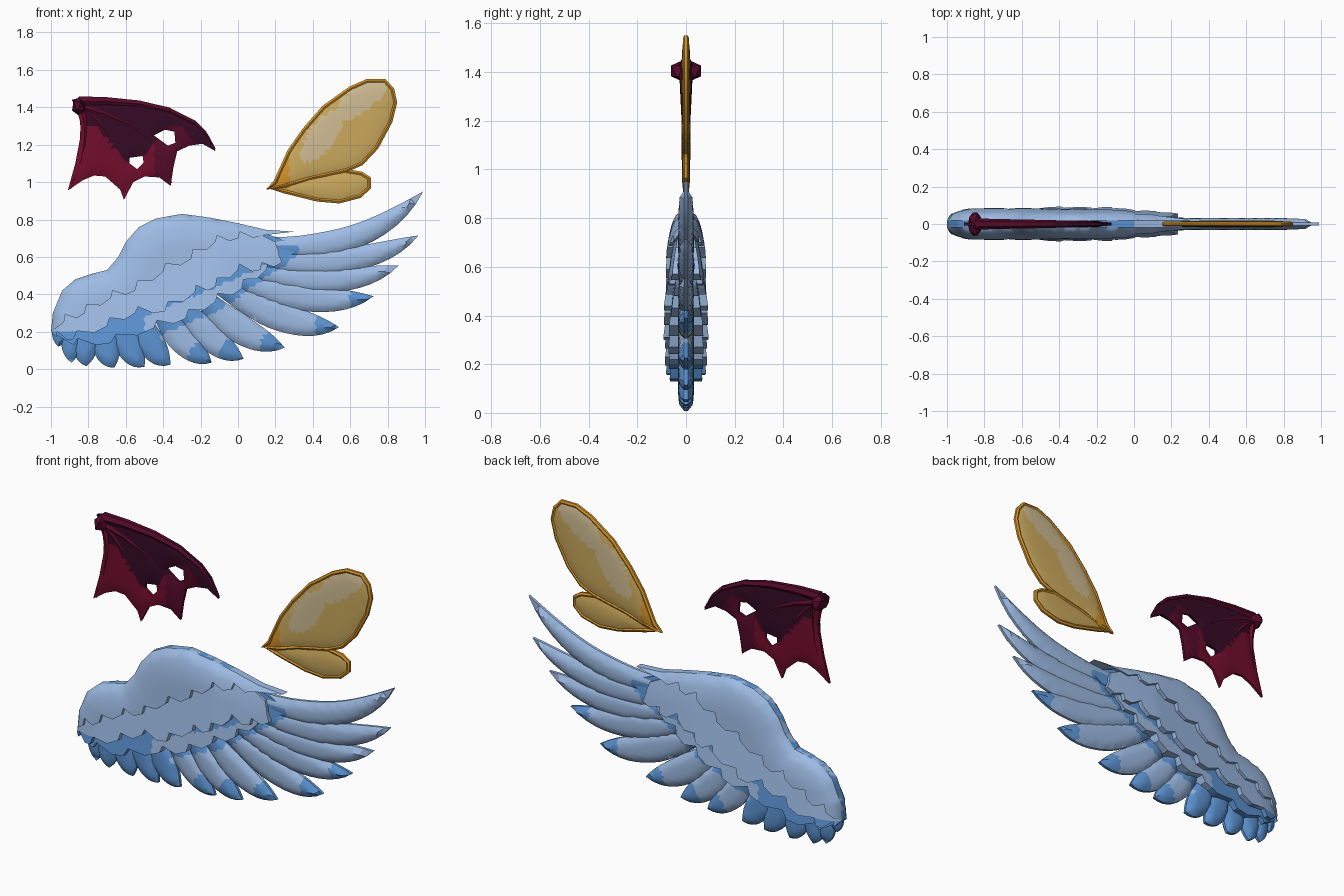
import bpy, bmesh, math
from mathutils import Vector as V, geometry

if "Cube" in bpy.data.objects:
    bpy.data.objects.remove(bpy.data.objects["Cube"])

# --- colours (linear) ---
def mat(name, rgb):
    m = bpy.data.materials.new(name)
    m.diffuse_color = (*rgb, 1)
    m.use_nodes = True
    m.node_tree.nodes["Principled BSDF"].inputs["Base Color"].default_value = m.diffuse_color
    return m

LIGHT = mat("pale_blue", (0.34, 0.50, 0.78))
DEEP = mat("deep_blue", (0.11, 0.30, 0.66))
MAROON = mat("dark_maroon", (0.035, 0.003, 0.018))
CRIMSON = mat("crimson", (0.17, 0.004, 0.025))
WINE = mat("wine", (0.09, 0.003, 0.022))
ORANGE = mat("orange", (0.66, 0.29, 0.022))
GOLD = mat("gold", (0.60, 0.40, 0.11))
TAN = mat("tan", (0.62, 0.50, 0.29))

# --- helpers ---
def dist(p, pts, closed=True):
    best = 9
    for i in range(0 if closed else 1, len(pts)):
        a, b = pts[i - 1], pts[i]
        ab = b - a
        t = max(0, min(1, (p - a).dot(ab) / max(ab.length_squared, 1e-9)))
        best = min(best, (p - a - ab * t).length)
    return best

def inside(p, loops):
    hit = False
    for pts in loops:
        for i in range(len(pts)):
            a, b = pts[i - 1], pts[i]
            if (a.y > p.y) != (b.y > p.y) and p.x < a.x + (p.y - a.y) * (b.x - a.x) / (b.y - a.y):
                hit = not hit
    return hit

def dome(u):
    u = max(0, min(1, u))
    return math.sqrt(1 - (1 - u) ** 2)

def finish(ob, angle):
    bpy.context.view_layer.objects.active = ob
    ob.select_set(True)
    bpy.ops.object.shade_smooth_by_angle(angle=math.radians(angle))
    ob.select_set(False)

def pillow(name, outline, height, mats, rule=lambda p: 0, step=0.03, holes=(), angle=35):
    """Two-sided slab in the xz plane; half thickness = height(point, edge distance)."""
    loops = []
    for raw in (outline, *holes):
        pts = [V(p) for p in raw]
        loop = []
        for i, a in enumerate(pts):
            b = pts[(i + 1) % len(pts)]
            n = max(1, round((b - a).length / step))
            loop += [a.lerp(b, k / n) for k in range(n)]
        loops.append(loop)
    co, edges = [], []
    for loop in loops:
        s = len(co)
        co += loop
        edges += [(s + i, s + (i + 1) % len(loop)) for i in range(len(loop))]
    edge_d = lambda p: min(dist(p, l) for l in loops)
    xs, zs = [p.x for p in loops[0]], [p.y for p in loops[0]]
    z, row = min(zs), 0
    while z < max(zs):
        x = min(xs) + (row % 2) * step / 2
        while x < max(xs):
            p = V((x, z))
            if inside(p, loops) and edge_d(p) > step * 0.45:
                co.append(p)
            x += step
        z += step * 0.87
        row += 1
    pts, _, faces = geometry.delaunay_2d_cdt(co, edges, [], 0, 1e-6)[:3]
    bm = bmesh.new()
    hs = [max(0.002, height(p, edge_d(p))) for p in pts]
    front = [bm.verts.new((p.x, -h, p.y)) for p, h in zip(pts, hs)]
    back = [bm.verts.new((p.x, h, p.y)) for p, h in zip(pts, hs)]
    kept = [f for f in faces if inside(sum((pts[i] for i in f), V((0, 0))) / len(f), loops)]
    sides = {(f[i - 1], f[i]) for f in kept for i in range(len(f))}
    for f in kept:
        bm.faces.new([front[i] for i in f])
        bm.faces.new([back[i] for i in reversed(f)])
    for a, b in sides:
        if (b, a) not in sides:
            bm.faces.new((front[b], front[a], back[a], back[b]))
    for f in bm.faces:
        c = f.calc_center_median()
        f.material_index = rule(V((c.x, c.z)))
    bmesh.ops.delete(bm, geom=[v for v in bm.verts if not v.link_faces], context='VERTS')
    me = bpy.data.meshes.new(name)
    bm.to_mesh(me)
    bm.free()
    for m in mats:
        me.materials.append(m)
    ob = bpy.data.objects.new(name, me)
    bpy.context.collection.objects.link(ob)
    finish(ob, angle)

def tube(name, pts, r0, r1, m, closed=False):
    cu = bpy.data.curves.new(name, 'CURVE')
    cu.dimensions, cu.bevel_depth, cu.bevel_resolution = '3D', 1, 1
    sp = cu.splines.new('POLY')
    sp.points.add(len(pts) - 1)
    for i, (x, z) in enumerate(pts):
        sp.points[i].co = (x, 0, z, 1)
        sp.points[i].radius = r0 + (r1 - r0) * i / (len(pts) - 1)
    sp.use_cyclic_u, cu.use_fill_caps = closed, True
    cu.materials.append(m)
    ob = bpy.data.objects.new(name, cu)
    bpy.context.collection.objects.link(ob)
    bpy.context.view_layer.objects.active = ob
    ob.select_set(True)
    bpy.ops.object.convert(target='MESH')
    finish(bpy.context.view_layer.objects.active, 35)

def bezier(a, c, b, t):
    a, c, b = V(a), V(c), V(b)
    return a * (1 - t) ** 2 + c * 2 * t * (1 - t) + b * t * t, (c - a) * (1 - t) + (b - c) * t

# --- feathered wing: flight feathers (root, bend, tip, half width) ---
N = V((-0.385, 0.92))          # direction across the covert rows
FEATHERS = [((0, .68), (.62, .56), (.99, .95), .068), ((0, .60), (.6, .50), (.965, .715), .07),
            ((0, .55), (.5, .40), (.86, .555), .07), ((-.05, .5), (.38, .32), (.725, .39), .075),
            ((-.1, .45), (.25, .22), (.54, .225), .08), ((-.2, .4), (0, .17), (.25, .115), .08),
            ((-.3, .35), (-.15, .13), (.03, .055), .075), ((-.42, .32), (-.3, .12), (-.14, .035), .075),
            ((-.52, .3), (-.48, .1), (-.36, .025), .075), ((-.63, .3), (-.6, .1), (-.5, .012), .075),
            ((-.72, .3), (-.72, .1), (-.66, .008), .075), ((-.8, .3), (-.83, .12), (-.81, .015), .07),
            ((-.86, .32), (-.9, .15), (-.89, .035), .06), ((-.92, .34), (-.95, .2), (-.96, .12), .05)]
for k, (root, bend, tip, w) in enumerate(FEATHERS):
    left, right = [], []
    for i in range(15):
        t = i / 14
        p, d = bezier(root, bend, tip, t)
        side = V((-d.y, d.x)).normalized() * w * min(1, 0.6 + t) * (1 - t ** 5)
        right.append(p - side)
        if i < 14:
            left.append(p + side)

    def feather_rule(p, k=k, tip=V(tip)):
        s = p.dot(N)
        band = s > 0.33 + 0.25 * max(0, p.x + 0.1) and p.x < 0.33 and p.y < 0.66
        return int(p.x < -0.42 or band or (k > 2 and (p - tip).length < 0.13))
    pillow(f"flight_feather_{k + 1}", right + left[::-1],
           lambda p, d: 0.008 + 0.024 * dome(d / 0.06), [LIGHT, DEEP], feather_rule, 0.026)

# --- feathered wing: overlapping covert rows ---
TOP = [V(p) for p in [(-1, .2), (-.99, .3), (-.94, .42), (-.87, .48), (-.78, .51), (-.7, .53), (-.64, .6),
       (-.6, .68), (-.53, .76), (-.44, .805), (-.3, .83), (-.15, .81), (0, .78), (.15, .745), (.3, .735)]]

def covert(name, top_count, tips, peak, rule):
    tips = [V(t) for t in tips]
    edge = [tips[0]]
    for a, b in zip(tips, tips[1:]):
        edge += [a.lerp(b, 0.4) - N * 0.008, a.lerp(b, 0.82) + N * 0.035, b]

    def height(p, d):
        taper = min(1, 1 - (p.x + 0.1) * 1.2)
        return 0.02 + (peak(p.dot(N)) * taper - 0.02) * dome(dist(p, TOP, False) / 0.17)
    pillow(name, (TOP[:top_count] + edge)[::-1], height, [LIGHT, DEEP], rule, 0.026)

covert("lower_coverts", 13, [(.27, .68), (.33, .65), (.15, .53), (.02, .43), (-.12, .36), (-.28, .27), (-.45, .22),
       (-.68, .14), (-.88, .13)], lambda s: 0.07 - 0.13 * (s - 0.37),
       lambda p: int(p.dot(N) > 0.45 or p.x < -0.5))
covert("middle_coverts", 13, [(.2, .68), (.235, .57), (.12, .53), (0, .53), (-.12, .44), (-.23, .41), (-.39, .31),
       (-.55, .30), (-.7, .23), (-.88, .16), (-.97, .17)], lambda s: 0.086 - 0.16 * (s - 0.48),
       lambda p: int(p.y < 0.2))
covert("wing_arm", 15, [(.13, .715), (0, .70), (-.12, .68), (-.25, .59), (-.4, .52), (-.55, .42), (-.68, .38),
       (-.82, .30), (-.93, .25)], lambda s: 0.083 - 0.05 * (s - 0.62), lambda p: 0)

# --- bat wing: membrane with two holes, finger bones and wrist knob ---
EDGE = [(-.89, 1.44), (-.85, 1.45), (-.71, 1.45), (-.53, 1.435), (-.37, 1.4), (-.23, 1.33), (-.17, 1.27), (-.12, 1.165)]
LOWER = [(-.19, 1.205), (-.26, 1.195), (-.325, 1.165), (-.345, 1.08), (-.36, .98), (-.42, 1.025), (-.5, 1.03),
         (-.56, 1.0), (-.61, .905), (-.63, .96), (-.71, 1.03), (-.77, 1.035), (-.83, 1.01), (-.91, .955),
         (-.87, 1.1), (-.845, 1.23), (-.84, 1.36)]
HOLES = [[(-.45, 1.25), (-.39, 1.28), (-.34, 1.27), (-.335, 1.21), (-.375, 1.195)],
         [(-.58, 1.13), (-.51, 1.14), (-.505, 1.105), (-.54, 1.07), (-.58, 1.1)]]

def membrane_rule(p):
    if p.y > 1.2 + 0.1 * math.sin(p.x * 14):
        return 0
    return 1 if p.x < -0.45 else 2
pillow("bat_membrane", (EDGE + LOWER)[::-1], lambda p, d: 0.008 + 0.01 * dome(d / 0.08),
       [MAROON, CRIMSON, WINE], membrane_rule, 0.035, HOLES, 20)
tube("bat_leading_bone", [(x, z - 0.018) for x, z in EDGE[1:-1]] + [(-.125, 1.175)], 0.03, 0.008, WINE)
for name, bend, tip in (("outer", (-.4, 1.3), (-.36, .995)), ("middle", (-.62, 1.25), (-.608, .925)),
                        ("inner", (-.78, 1.2), (-.9, .965))):
    tube(f"bat_{name}_finger", [bezier((-.84, 1.4), bend, tip, i / 6)[0] for i in range(7)], 0.028, 0.008,
         CRIMSON if name == "inner" else WINE)
bpy.ops.mesh.primitive_ico_sphere_add(subdivisions=1, radius=1, location=(-.85, 0, 1.405))
knob = bpy.context.object
knob.name = "bat_wrist_knob"
knob.scale = (0.042, 0.072, 0.05)
knob.data.materials.append(WINE)

# --- insect wing: two translucent-looking panes with an orange rim ---
UPPER = [(.16, .965), (.2, 1.0), (.275, 1.165), (.355, 1.28), (.46, 1.4), (.6, 1.5), (.69, 1.54), (.785, 1.54),
         (.825, 1.495), (.84, 1.425), (.815, 1.325), (.74, 1.185), (.66, 1.1), (.58, 1.065), (.38, 1.02), (.275, .985)]
SMALL = [(.18, .965), (.38, 1.02), (.57, 1.06), (.66, 1.045), (.70, 1.02), (.70, .97), (.65, .925), (.54, .897),
         (.425, .907), (.33, .93), (.25, .95)]

def in_ellipse(p, cx, cz, deg, a, b):
    d, r = p - V((cx, cz)), math.radians(deg)
    u, v = d.x * math.cos(r) + d.y * math.sin(r), d.y * math.cos(r) - d.x * math.sin(r)
    return (u / a) ** 2 + (v / b) ** 2 < 1

def pane_rule(p):
    if p.x < 0.27:
        return 1
    return 2 if in_ellipse(p, .45, 1.25, 55, .17, .07) or in_ellipse(p, .66, 1.45, 40, .18, .07) else 0
for name, shape in (("upper", UPPER), ("lower", SMALL)):
    pillow(f"insect_{name}_pane", shape[::-1], lambda p, d: 0.006 + 0.012 * dome(d / 0.12),
           [GOLD, ORANGE, TAN], pane_rule, 0.03)
    tube(f"insect_{name}_rim", shape, 0.013, 0.013, ORANGE, True)
